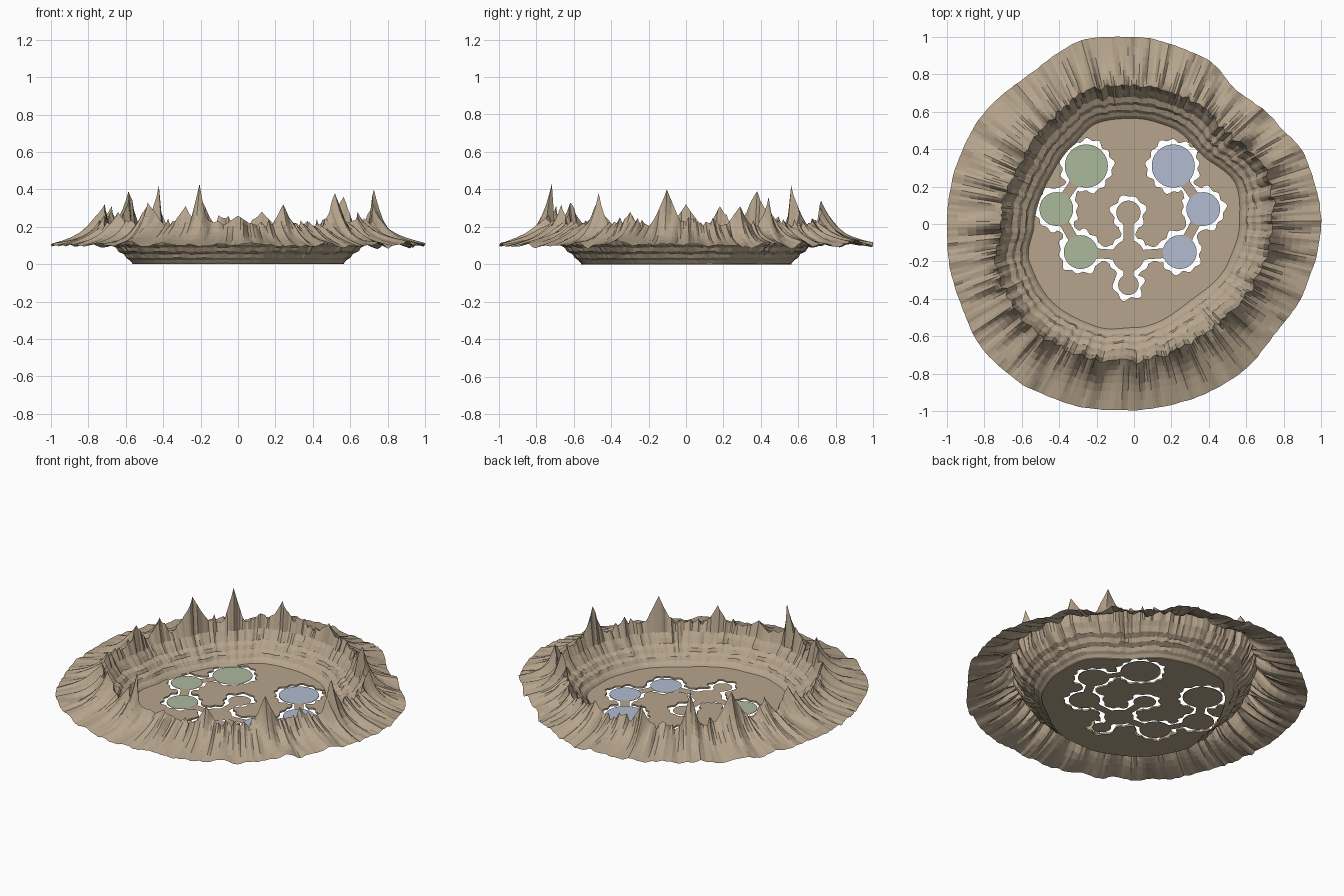
import bpy, bmesh, math
from mathutils import Vector, noise

if "Cube" in bpy.data.objects:
    bpy.data.objects.remove(bpy.data.objects["Cube"])


def material(name, rgb):
    m = bpy.data.materials.new(name)
    m.diffuse_color = (*rgb, 1)
    m.use_nodes = True
    m.node_tree.nodes["Principled BSDF"].inputs["Base Color"].default_value = m.diffuse_color
    return m


TAN = material("tan_rock", (0.47, 0.375, 0.265))
GREEN = material("sage_green", (0.41, 0.48, 0.33))
BLUE = material("dusty_blue", (0.44, 0.50, 0.63))


def add_object(name, bm, mat):
    mesh = bpy.data.meshes.new(name)
    bm.to_mesh(mesh)
    bm.free()
    mesh.materials.append(mat)
    ob = bpy.data.objects.new(name, mesh)
    bpy.context.collection.objects.link(ob)
    return ob


# Radius tables: degrees -> radius, smoothly interpolated around the circle
OUTER = [(0, 1.0), (22, .985), (35, .935), (52, .90), (67, .965), (90, 1.0), (105, 1.02),
         (125, .975), (148, 1.0), (180, 1.0), (200, 1.015), (221, 1.05), (234, 1.045),
         (247, 1.025), (270, .995), (288, .985), (305, .98), (323, .955), (339, .98), (360, 1.0)]
FLOOR = [(0, .56), (20, .58), (45, .515), (70, .55), (90, .56), (110, .57), (128, .53),
         (150, .51), (180, .53), (200, .59), (221, .60), (250, .58), (270, .55),
         (307, .505), (338, .54), (360, .56)]


def radius(table, deg):
    deg %= 360
    for (a, ra), (b, rb) in zip(table, table[1:]):
        if deg <= b:
            t = (deg - a) / (b - a)
            return ra + (rb - ra) * t * t * (3 - 2 * t)


def ring_noise(a, k, seed):
    return noise.noise(Vector((math.cos(a) * k, math.sin(a) * k, seed)))


# Tall rock spikes on the rim: direction, height, half width in degrees
PEAKS = [(254, .43, 2.6), (248, .31, 4), (127, .42, 3), (147, .39, 6), (352, .40, 4.5),
         (318, .38, 4.5), (105, .34, 4), (165, .31, 4), (38, .36, 4), (290, .32, 4),
         (22, .31, 4), (180, .32, 5), (232, .33, 5), (80, .28, 5), (215, .28, 4),
         (335, .28, 3), (270, .26, 6)]


def crest_height(deg, a):
    z = .185 + .085 * abs(ring_noise(a, 13, 2.3)) + .05 * abs(ring_noise(a, 34, 7.1))
    for d, h, w in PEAKS:
        off = abs((deg - d + 180) % 360 - 180) / w
        if off < 2:
            z = max(z, .18 + (h - .18) * (1 - off / 2) ** 1.4)
    return z


# Crater wall: terraced inner wall, jagged crest, grooved outer skirt
WALL = [(0, 0), (.1, .022), (.2, .034), (.27, .055), (.42, .068), (.5, .09),
        (.66, .105), (.76, .135), (.86, .16)]
SKIRT = [.05, .12, .2, .32, .46, .62, .8, 1]
N = 360
bm = bmesh.new()
columns = []
for i in range(N):
    deg = i * 360 / N
    a = math.radians(deg)
    rf, ro = radius(FLOOR, deg), radius(OUTER, deg) + .004 * ring_noise(a, 25, 4.4)
    rc = rf + .182 + .025 * ring_noise(a, 24, 1.7)
    zc = crest_height(deg, a)
    groove = .045 * ring_noise(a, 18, 5.5) + .02 * ring_noise(a, 40, 9.2)
    edge = .105 + .03 * ring_noise(a, 9, 3.1) + .012 * ring_noise(a, 30, 6.6)
    pts = []
    for j, (t, z) in enumerate(WALL):
        wob = .008 * ring_noise(a, 14, 11.3 + j * .6) * min(1, t * 5)
        fine = .008 * ring_noise(a, 32, 2.9) * t
        pts.append((rf + (rc - rf) * t + wob, z + wob * .5 + fine))
    pts.append((rc, zc))
    for u in SKIRT:
        base = .165 + (edge - .165) * u
        pts.append((rc + (ro - rc) * u,
                    base + (zc - .165) * (1 - u) ** 4 + groove * (1 - u) * min(1, u * 5)))
    columns.append([bm.verts.new((r * math.cos(a), r * math.sin(a), z)) for r, z in pts])
for c, d in zip(columns, columns[1:] + columns[:1]):
    for j in range(len(c) - 1):
        bm.faces.new((c[j], c[j + 1], d[j + 1], d[j]))
add_object("crater_wall", bm, TAN)

# Floor layout: round pads joined by narrow paths
PADS = [(-.255, .31, .115), (-.415, .08, .09), (-.285, -.15, .09), (-.03, -.17, .085),
        (.245, -.15, .09), (.37, .08, .09), (.21, .31, .115), (-.03, .06, .065),
        (-.03, -.325, .055)]
LINKS = [(0, 1), (1, 2), (2, 3), (3, 4), (4, 5), (5, 6), (3, 7), (3, 8)]


def layout(x, y):
    """Distance to the pads and paths, and the scalloped gap width there."""
    best, gap = 9, .02
    for cx, cy, r in PADS:
        d = math.hypot(x - cx, y - cy) - r
        if d < best:
            ang = math.atan2(y - cy, x - cx)
            best = d
            gap = .025 + .008 * math.sin(round(r * 110) * ang) + .006 * math.sin(5 * ang + cx * 20)
    for i, j in LINKS:
        (ax, ay, _), (bx, by, _) = PADS[i], PADS[j]
        ux, uy = bx - ax, by - ay
        t = max(0, min(1, ((x - ax) * ux + (y - ay) * uy) / (ux * ux + uy * uy)))
        d = math.hypot(x - ax - ux * t, y - ay - uy * t) - .026
        if d < best:
            best, gap = d, .018 + .007 * math.sin(t * 22)
    return best, gap


def floor_field(x, y):
    d, gap = layout(x, y)
    edge = radius(FLOOR, math.degrees(math.atan2(y, x))) + .004
    return min(d - gap, edge - math.hypot(x, y))


def path_field(x, y):
    return -layout(x, y)[0]


def sheet(name, field, z, step=.0125, half=.625):
    """Flat sheet covering the area where field is positive."""
    n = round(2 * half / step)
    co = [-half + i * step for i in range(n + 1)]
    val = [[field(x, y) for y in co] for x in co]
    out = bmesh.new()
    cache = {}

    def vert(key, x, y):
        if key not in cache:
            cache[key] = out.verts.new((x, y, z))
        return cache[key]

    for i in range(n):
        for j in range(n):
            q = [(i, j), (i + 1, j), (i + 1, j + 1), (i, j + 1)]
            inside = [val[p][s] > 0 for p, s in q]
            if not any(inside):
                continue
            polys = [q] if all(inside) else [q[:3], [q[0], q[2], q[3]]]
            for poly in polys:
                face = []
                for p, s in zip(poly, poly[1:] + poly[:1]):
                    vp, vs = val[p[0]][p[1]], val[s[0]][s[1]]
                    if vp > 0:
                        face.append(vert(p, co[p[0]], co[p[1]]))
                    if (vp > 0) != (vs > 0):
                        t = vp / (vp - vs)
                        face.append(vert(tuple(sorted((p, s))),
                                         co[p[0]] + (co[s[0]] - co[p[0]]) * t,
                                         co[p[1]] + (co[s[1]] - co[p[1]]) * t))
                if len(face) > 2:
                    out.faces.new(face)
    return add_object(name, out, TAN)


floor = sheet("crater_floor", floor_field, .01)
solid = floor.modifiers.new("thickness", "SOLIDIFY")
solid.thickness = .01
solid.offset = -1
sheet("pads_and_paths", path_field, .002)

# Coloured pad tops, green on the left and blue on the right
for side, idx, mat in (("green", (0, 1, 2), GREEN), ("blue", (4, 5, 6), BLUE)):
    for k, i in enumerate(idx, 1):
        x, y, r = PADS[i]
        disc = bmesh.new()
        bmesh.ops.create_circle(disc, cap_ends=True, segments=48, radius=r)
        bmesh.ops.translate(disc, verts=disc.verts, vec=(x, y, .007))
        disc.normal_update()
        for f in disc.faces:
            if f.normal.z < 0:
                f.normal_flip()
        add_object(f"{side}_pad_{k}", disc, mat)
